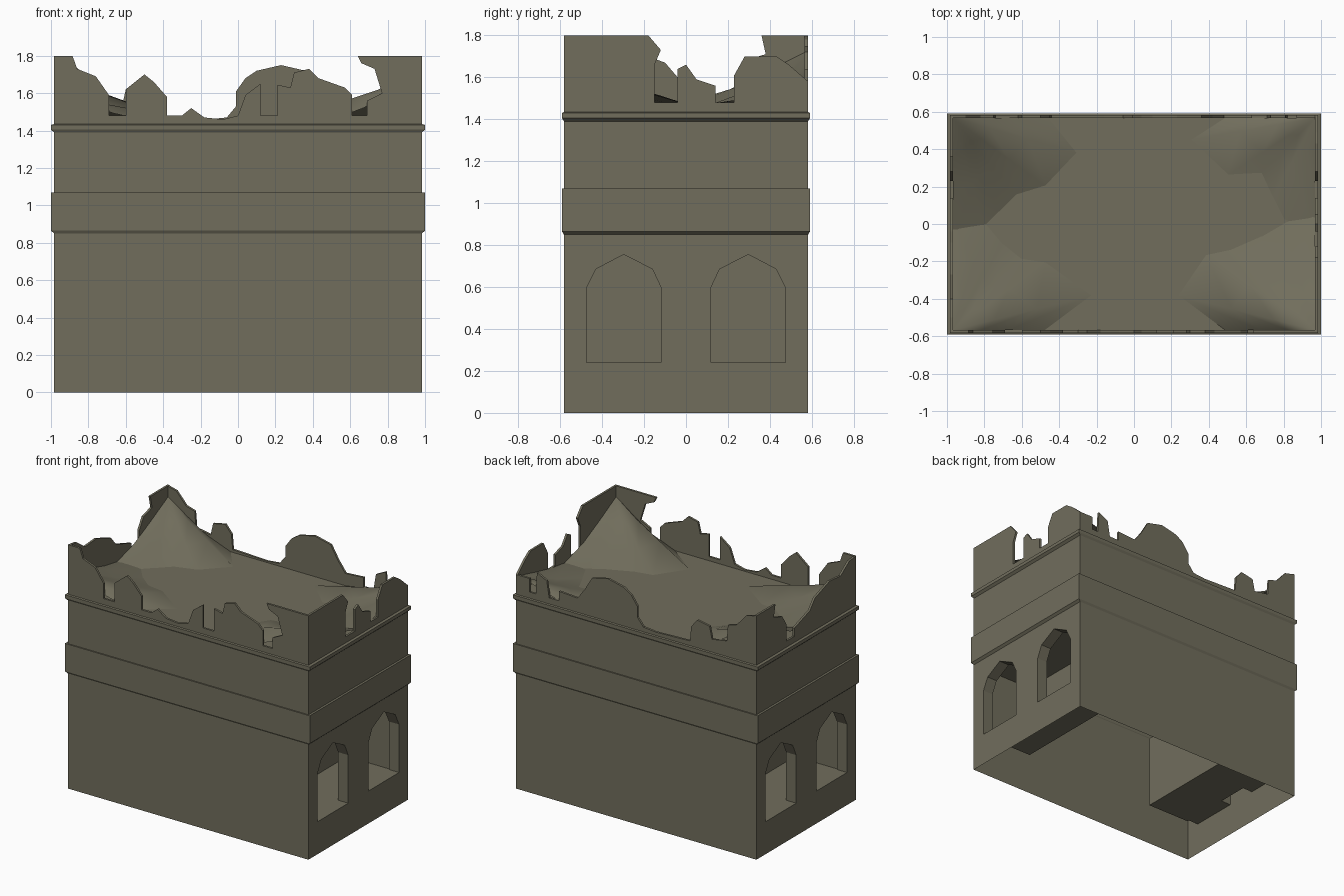
import bpy, bmesh
from mathutils import Vector

if "Cube" in bpy.data.objects:
    bpy.data.objects.remove(bpy.data.objects["Cube"])

stone = bpy.data.materials.new("weathered stone")
stone.diffuse_color = (0.165, 0.155, 0.108, 1)
stone.use_nodes = True
stone.node_tree.nodes["Principled BSDF"].inputs["Base Color"].default_value = stone.diffuse_color

WX, WY = 0.983, 0.582      # wall half sizes
ROOF = 1.45


def finish(bm, name, smooth=False, up=False):
    bmesh.ops.remove_doubles(bm, verts=bm.verts, dist=1e-5)
    bmesh.ops.recalc_face_normals(bm, faces=bm.faces)
    bm.normal_update()
    if up:
        for f in bm.faces:
            if f.normal.z < 0:
                f.normal_flip()
    for f in bm.faces:
        f.smooth = smooth
    me = bpy.data.meshes.new(name)
    bm.to_mesh(me)
    bm.free()
    me.materials.append(stone)
    ob = bpy.data.objects.new(name, me)
    bpy.context.collection.objects.link(ob)
    return ob


# Outer shell: stacked rectangular rings, open at the bottom, with band and cornice
bm = bmesh.new()
rings = []
for z, out in [(0, 0), (.85, 0), (.865, 1), (1.07, 1), (1.07, 0),
               (1.39, 0), (1.405, 1), (1.43, 1), (1.435, 0), (ROOF, 0)]:
    x, y = WX + .017 * out, WY + .009 * out
    rings.append([bm.verts.new((sx * x, sy * y, z))
                  for sx, sy in [(-1, -1), (1, -1), (1, 1), (-1, 1)]])
for i, (a, b) in enumerate(zip(rings, rings[1:])):
    for k in range(4):
        if i == 0 and k % 2:
            continue               # end walls with windows are made below
        n = (k + 1) % 4
        bm.faces.new((a[k], a[n], b[n], b[k]))
bm.faces.new(rings[-1])            # flat roof
# keep the quads outward without welding the stepped band edges away
finish(bm, "building_walls")

# Arched window outlines (y, z)
arch = [(.118, .24), (.475, .24), (.475, .595), (.43, .685), (.297, .755), (.16, .685), (.118, .595)]
windows = [arch, [(-y, z) for y, z in reversed(arch)]]


def pierced(bm, x, y, z0, z1):
    """Flat wall at x with both window openings; returns the window loops."""
    edges, loops = [], []
    for pts in [[(-y, z0), (y, z0), (y, z1), (-y, z1)]] + windows:
        vs = [bm.verts.new((x, p[0], p[1])) for p in pts]
        edges += [bm.edges.new((vs[i], vs[(i + 1) % len(vs)])) for i in range(len(vs))]
        loops.append(vs)
    bmesh.ops.triangle_fill(bm, edges=edges, use_beauty=True, use_dissolve=False)
    return loops


# End walls with window reveals and a small room behind
for side, s in (("right", 1), ("left", -1)):
    bm = bmesh.new()
    outer = pierced(bm, s * WX, WY, 0, .85)
    inner = pierced(bm, s * .9, .487, .238, .78)
    for a, b in zip(outer[1:], inner[1:]):
        for i in range(len(a)):
            j = (i + 1) % len(a)
            bm.faces.new((a[i], a[j], b[j], b[i]))
    rim = inner[0]
    back = [bm.verts.new((s * .55, v.co.y, v.co.z)) for v in rim]
    for i in range(4):
        j = (i + 1) % 4
        bm.faces.new((rim[i], rim[j], back[j], back[i]))
    bm.faces.new(back)
    finish(bm, side + "_end_wall_and_room")

# Broken parapets: ragged profiles (distance along wall, height)
front = [(-.983, 1.8), (-.885, 1.8), (-.86, 1.73), (-.76, 1.69), (-.69, 1.59), (-.69, 1.48),
         (-.6, 1.48), (-.6, 1.62), (-.5, 1.7), (-.45, 1.66), (-.38, 1.58), (-.38, 1.48), (-.3, 1.48),
         (-.25, 1.52), (-.18, 1.47), (-.08, 1.46), (0, 1.48), (.04, 1.59), (.12, 1.65), (.12, 1.48),
         (.21, 1.48), (.21, 1.645), (.28, 1.63), (.3, 1.71), (.38, 1.73), (.43, 1.68), (.57, 1.63),
         (.61, 1.59), (.61, 1.48), (.69, 1.48), (.69, 1.56), (.77, 1.6), (.73, 1.73), (.66, 1.76),
         (.64, 1.8), (.983, 1.8)]
rear = [(-.983, 1.8), (-.9, 1.78), (-.82, 1.69), (-.75, 1.67), (-.74, 1.55), (-.62, 1.53), (-.6, 1.62),
        (-.5, 1.64), (-.45, 1.58), (-.44, 1.47), (-.16, 1.46), (-.06, 1.47), (-.01, 1.53), (-.01, 1.61),
        (.04, 1.68), (.1, 1.72), (.23, 1.75), (.36, 1.72), (.42, 1.62), (.48, 1.54), (.63, 1.55),
        (.63, 1.48), (.71, 1.48), (.73, 1.6), (.81, 1.64), (.82, 1.48), (.87, 1.48), (.87, 1.58), (.983, 1.58)]
right = [(-.582, 1.8), (-.18, 1.8), (-.12, 1.73), (-.15, 1.66), (-.15, 1.48), (-.04, 1.48), (-.04, 1.64),
         (0, 1.66), (.05, 1.59), (.14, 1.56), (.14, 1.48), (.23, 1.48), (.23, 1.61), (.28, 1.7),
         (.43, 1.7), (.49, 1.66), (.582, 1.58)]
left = [(-.582, 1.8), (-.5, 1.79), (-.4, 1.72), (-.27, 1.73), (-.1, 1.67), (-.04, 1.6), (.05, 1.57),
        (.14, 1.54), (.14, 1.48), (.23, 1.48), (.23, 1.6), (.28, 1.68), (.38, 1.71), (.36, 1.8), (.582, 1.8)]


def parapet(name, prof, along_x, s, t=.016):
    bm = bmesh.new()
    pts = prof + [(prof[-1][0], 1.43), (prof[0][0], 1.43)]
    d = s * (WY if along_x else WX)
    vs = [bm.verts.new((p, d, z) if along_x else (d, p, z)) for p, z in pts]
    face = bm.faces.new(vs)
    res = bmesh.ops.extrude_face_region(bm, geom=[face], use_keep_orig=True)
    move = Vector((0, -s * t, 0)) if along_x else Vector((-s * t, 0, 0))
    for g in res["geom"]:
        if isinstance(g, bmesh.types.BMVert):
            g.co += move
    finish(bm, name)


parapet("front_parapet", front, True, -1)
parapet("rear_parapet", rear, True, 1)
parapet("right_parapet", right, False, 1)
parapet("left_parapet", left, False, -1)


# Rubble heaps in the roof corners: corner apex, half-way ring, irregular foot
def heap(name, cx, cy, top, foot):
    bm = bmesh.new()
    apex = bm.verts.new((cx, cy, ROOF + top))
    prev = None
    for i, (x, y) in enumerate(foot):
        col = [apex]
        for f, h in ((.3, .62), (.6, .27 + .08 * (i % 2)), (1, -.01)):
            col.append(bm.verts.new((cx + (x - cx) * f, cy + (y - cy) * f, ROOF + top * h)))
        if prev:
            bm.faces.new((apex, prev[1], col[1]))
            for k in (1, 2):
                bm.faces.new((prev[k], prev[k + 1], col[k + 1], col[k]))
        prev = col
    finish(bm, name, smooth=True, up=True)


X, Y = .968, .567
heap("rear_left_rubble", -X, Y, .27,
     [(-.45, Y), (-.3, .38), (-.47, .2), (-.63, .15), (-.72, .06), (-.8, -.02), (-X, -.1)])
heap("front_left_rubble", -X, -Y, .16,
     [(-.47, -Y), (-.22, -.38), (-.47, -.2), (-.6, -.18), (-.7, -.1), (-.8, .02), (-X, .08)])
heap("front_right_rubble", X, -Y, .27,
     [(.48, -Y), (.23, -.38), (.38, -.16), (.52, -.13), (.68, -.06), (.8, .01), (X, .08)])
heap("rear_right_rubble", X, Y, .12,
     [(.48, Y), (.3, .45), (.5, .26), (.68, .27), (.74, .14), (.8, .02), (X, -.05)])
